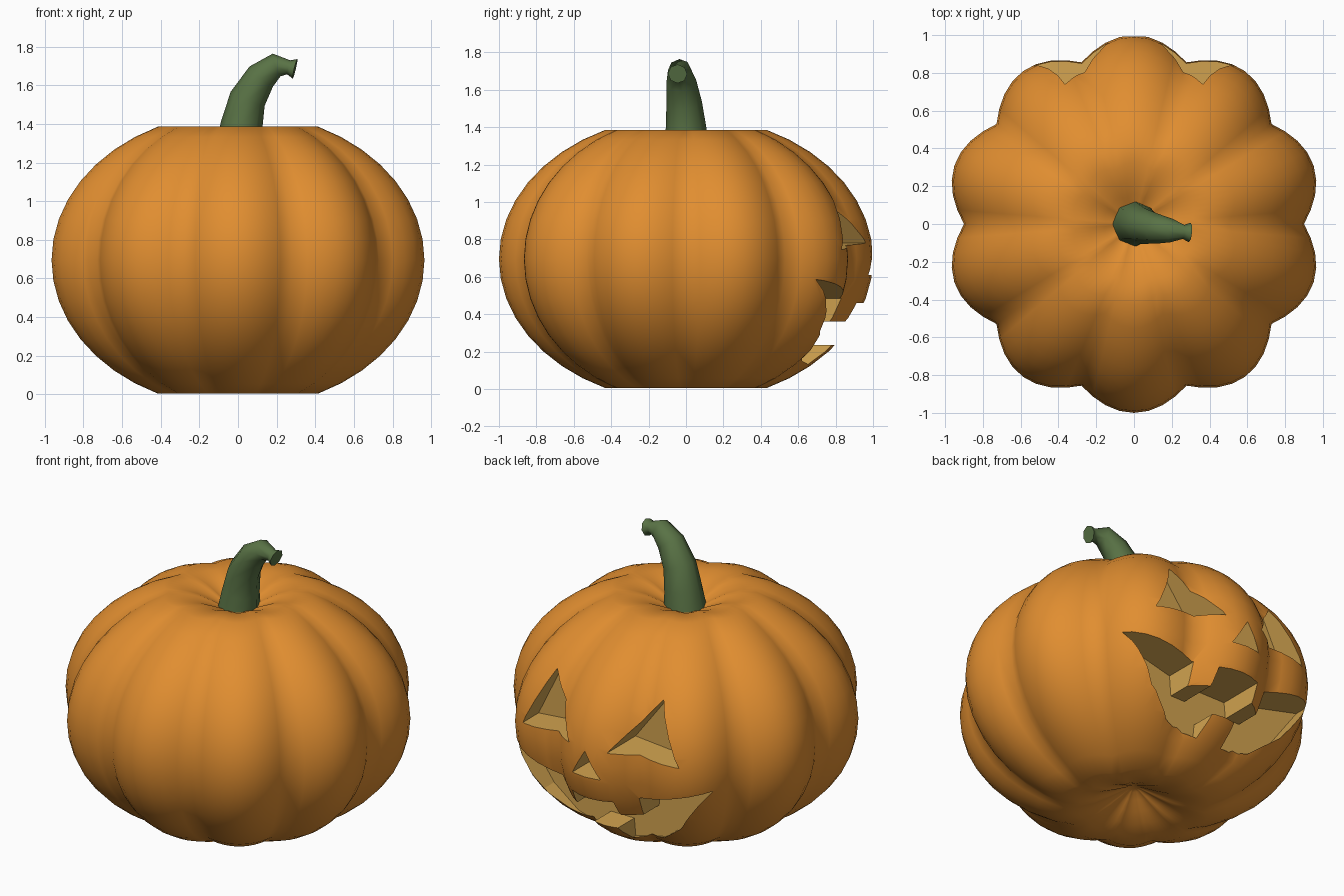
import bpy, bmesh, math
from mathutils import Vector

if "Cube" in bpy.data.objects:
    bpy.data.objects.remove(bpy.data.objects["Cube"])


def material(name, rgb):
    m = bpy.data.materials.new(name)
    m.diffuse_color = (*rgb, 1)
    m.use_nodes = True
    m.node_tree.nodes["Principled BSDF"].inputs["Base Color"].default_value = m.diffuse_color
    return m


orange = material("orange_skin", (0.75, 0.27, 0.03))
flesh = material("pale_flesh", (0.65, 0.37, 0.08))
green = material("stem_green", (0.10, 0.17, 0.06))


def make_object(name, bm, mats):
    bmesh.ops.recalc_face_normals(bm, faces=bm.faces[:])
    me = bpy.data.meshes.new(name)
    bm.to_mesh(me)
    bm.free()
    for m in mats:
        me.materials.append(m)
    ob = bpy.data.objects.new(name, me)
    bpy.context.collection.objects.link(ob)
    return ob


def skin(bm, rings):
    for a, b in zip(rings, rings[1:]):
        n = len(a)
        for i in range(n):
            j = (i + 1) % n
            bm.faces.new((a[i], a[j], b[j], b[i]))


# Pumpkin body: squashed sphere with ten lobes and a dimple at both poles
MID, HALF, SEG = 0.695, 0.765, 80
upper = [(math.cos(t), HALF * math.sin(t))
         for t in [math.radians(64.5 * i / 8) for i in range(9)]]
upper += [(0.33, 0.686), (0.24, 0.665), (0.16, 0.63), (0.09, 0.595), (0.04, 0.57)]
profile = [(r, -z) for r, z in reversed(upper[1:])] + upper

bm = bmesh.new()
rings = []
for r, z in profile:
    ring = []
    for i in range(SEG):
        a = 2 * math.pi * i / SEG
        k = r * (0.9 + 0.1 * abs(math.sin(5 * a)))
        ring.append(bm.verts.new((k * math.cos(a), k * math.sin(a), MID + z)))
    rings.append(ring)
skin(bm, rings)
for ring, z in ((rings[0], -0.56), (rings[-1], 0.56)):
    pole = bm.verts.new((0, 0, MID + z))
    for i in range(SEG):
        bm.faces.new((ring[i], ring[(i + 1) % SEG], pole))
for f in bm.faces:
    f.smooth = True
body = make_object("pumpkin_body", bm, [orange, flesh])

# Carved face: flat outlines (x, z) pushed into the +y side
eye = [(0.365, 1.09), (0.13, 0.78), (0.535, 0.745)]
nose = [(0, 0.77), (0.095, 0.61), (-0.095, 0.61)]
half_mouth = [(0.14, 0.46), (0.15, 0.36), (0.25, 0.36), (0.26, 0.485),
              (0.67, 0.586), (0.47, 0.31), (0.30, 0.18), (0.09, 0.13), (0.08, 0.235)]
mouth = half_mouth + [(-x, z) for x, z in reversed(half_mouth)]

bm = bmesh.new()
for outline, depth in ((eye, 0.68), ([(-x, z) for x, z in eye], 0.68),
                       (nose, 0.70), (mouth, 0.62)):
    back = [bm.verts.new((x, depth, z)) for x, z in outline]
    front = [bm.verts.new((x, 1.3, z)) for x, z in outline]
    skin(bm, [back, front])
    bm.faces.new(back)
    bm.faces.new(front)
for f in bm.faces:
    f.material_index = 1
cutter = make_object("face_cutter", bm, [orange, flesh])

mod = body.modifiers.new("carving", 'BOOLEAN')
mod.operation = 'DIFFERENCE'
mod.solver = 'EXACT'
mod.object = cutter
bpy.context.view_layer.update()
carved = bpy.data.meshes.new_from_object(
    body.evaluated_get(bpy.context.evaluated_depsgraph_get()))
body.modifiers.clear()
body.data = carved
bpy.data.objects.remove(cutter)

# Bent stem with a flared cut end
path = [(0, 0, 1.24, 0.125), (0.02, 0, 1.40, 0.108), (0.05, -0.01, 1.53, 0.095),
        (0.12, -0.025, 1.645, 0.08), (0.20, -0.035, 1.705, 0.062),
        (0.262, -0.042, 1.693, 0.037), (0.295, -0.045, 1.685, 0.052)]
pts = [Vector(p[:3]) for p in path]
bm = bmesh.new()
rings = []
for i, p in enumerate(pts):
    t = (pts[min(i + 1, len(pts) - 1)] - pts[max(i - 1, 0)]).normalized()
    side = Vector((0, 1, 0))
    side = (side - t * side.dot(t)).normalized()
    up = t.cross(side)
    rings.append([bm.verts.new(p + path[i][3] * (math.cos(a) * side + math.sin(a) * up))
                  for a in [2 * math.pi * k / 8 for k in range(8)]])
skin(bm, rings)
bm.faces.new(rings[0])
bm.faces.new(rings[-1])
stem = make_object("stem", bm, [green])
bpy.ops.object.select_all(action='DESELECT')
stem.select_set(True)
bpy.context.view_layer.objects.active = stem
bpy.ops.object.shade_smooth_by_angle(angle=math.radians(50))
